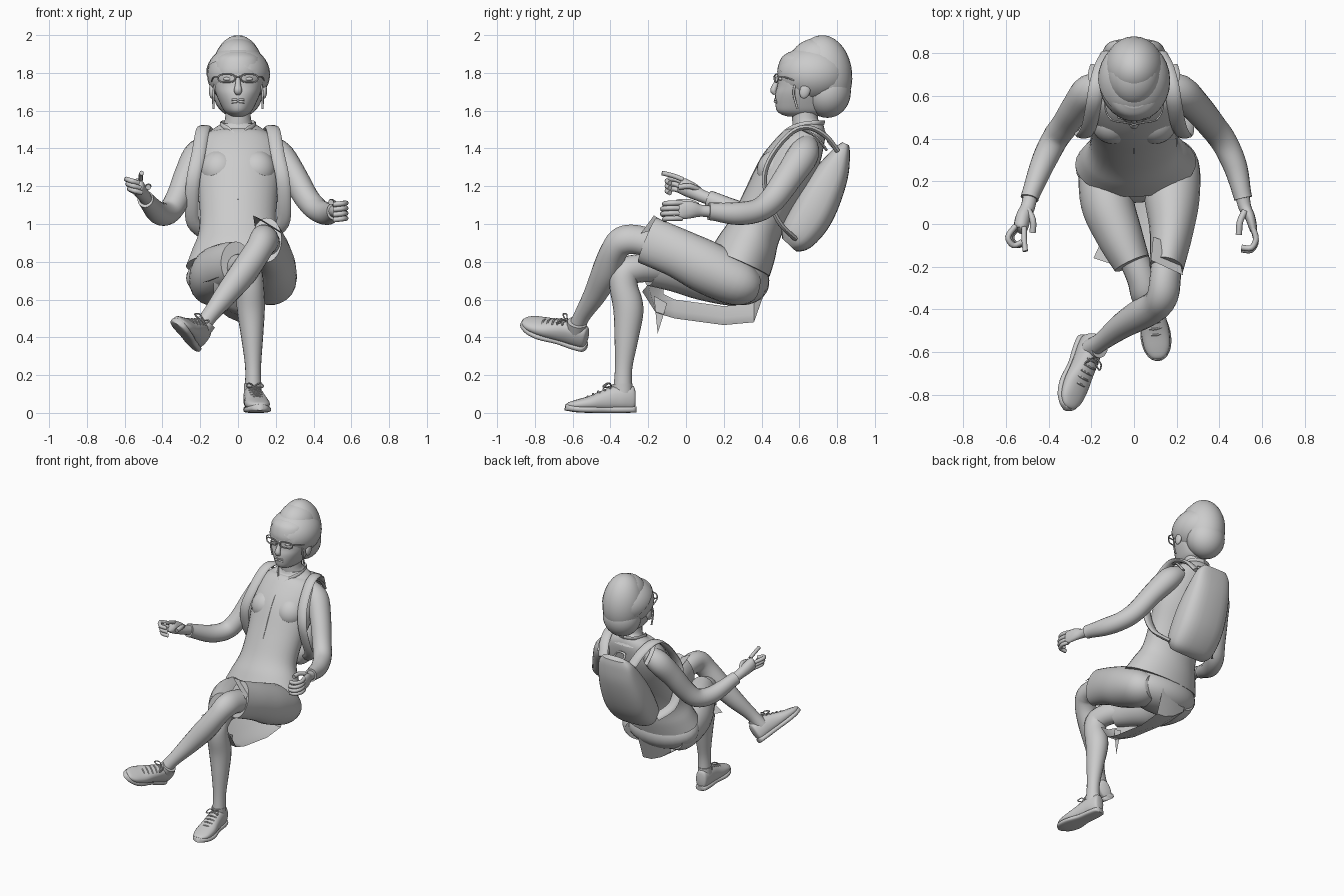
import bpy, bmesh, math
from mathutils import Vector as V, Matrix

grey = bpy.data.materials.new("plain_grey")
grey.diffuse_color = (0.6, 0.6, 0.6, 1)


def finish(name, bm, angle=50):
    bmesh.ops.recalc_face_normals(bm, faces=bm.faces)
    me = bpy.data.meshes.new(name)
    bm.to_mesh(me)
    bm.free()
    ob = bpy.data.objects.new(name, me)
    bpy.context.collection.objects.link(ob)
    me.materials.append(grey)
    bpy.ops.object.select_all(action='DESELECT')
    bpy.context.view_layer.objects.active = ob
    ob.select_set(True)
    bpy.ops.object.shade_smooth_by_angle(angle=math.radians(angle))
    return ob


def spline(pts, sub):
    """Catmull-Rom samples through tuples of any length."""
    pts = [tuple(p) for p in pts]
    p = [pts[0]] + pts + [pts[-1]]
    out = []
    for i in range(1, len(p) - 2):
        for k in range(sub):
            t = k / sub
            out.append([0.5 * (2 * b + (c - a) * t + (2 * a - 5 * b + 4 * c - d) * t * t
                        + (3 * b - a - 3 * c + d) * t ** 3)
                        for a, b, c, d in zip(p[i - 1], p[i], p[i + 1], p[i + 2])])
    return out + [list(pts[-1])]


def loft(name, stations, hint=(1, 0, 0), n=20, sub=5, power=1.0):
    """Skin elliptical rings (x, y, z, half side, half depth) along a smooth path."""
    s = spline(stations, sub)
    bm = bmesh.new()
    rings = []
    for i, q in enumerate(s):
        c = V(q[:3])
        t = (V(s[min(i + 1, len(s) - 1)][:3]) - V(s[max(i - 1, 0)][:3])).normalized()
        side = V(hint)
        side = (side - t * side.dot(t)).normalized()
        dep = t.cross(side)
        ring = []
        for k in range(n):
            a = 2 * math.pi * k / n
            ca, sa = math.cos(a), math.sin(a)
            ca, sa = math.copysign(abs(ca) ** power, ca), math.copysign(abs(sa) ** power, sa)
            ring.append(bm.verts.new(c + side * q[3] * ca + dep * q[4] * sa))
        rings.append(ring)
    for r, r2 in zip(rings, rings[1:]):
        for k in range(n):
            bm.faces.new((r[k], r[(k + 1) % n], r2[(k + 1) % n], r2[k]))
    bm.faces.new(rings[0][::-1])
    bm.faces.new(rings[-1])
    return finish(name, bm)


def tube(name, pts, r, hint=(1, 0, 0), r2=None, n=8, sub=4):
    return loft(name, [(*p, r, r2 or r) for p in pts], hint, n, sub)


def blob(name, c, r, tilt=0, cut=None):
    """Ellipsoid tilted about x, optionally trimmed by a plane (point, kept direction)."""
    bm = bmesh.new()
    bmesh.ops.create_uvsphere(bm, u_segments=28, v_segments=18, radius=1)
    bm.transform(Matrix.Translation(c) @ Matrix.Rotation(tilt, 4, 'X') @ Matrix.Diagonal((*r, 1)))
    if cut:
        bmesh.ops.bisect_plane(bm, geom=bm.verts[:] + bm.edges[:] + bm.faces[:],
                               plane_co=cut[0], plane_no=cut[1], clear_inner=True)
    return finish(name, bm)


# Head, neck and face: (height, half width, half depth) rings about one upright axis
loft("head", [(0, .615, z, a, b) for z, a, b in (
    (1.568, .03, .07), (1.578, .05, .105), (1.6, .074, .134), (1.645, .098, .143), (1.69, .117, .142),
    (1.73, .128, .132), (1.77, .132, .129), (1.82, .134, .131), (1.88, .115, .11), (1.91, .07, .07))], n=32)
loft("neck", [(0, .65, 1.46, .13, .095), (0, .64, 1.51, .092, .08), (0, .63, 1.56, .068, .068),
              (0, .63, 1.68, .07, .075)])
loft("nose", [(0, .495, 1.785, .012, .012), (0, .478, 1.745, .014, .014), (0, .464, 1.708, .021, .018),
              (0, .474, 1.688, .015, .01)], n=12)
for z, r in ((1.659, .006), (1.647, .007)):
    tube("lip", [(-.032, .482, z - .002), (-.015, .472, z), (.015, .472, z), (.032, .482, z - .002)], r)

# Head wrap: front band, tall rear gather, and a second layer crossing the brow on a slant
blob("wrap_front", (0, .67, 1.79), (.164, .187, .15), 0, ((0, .48, 1.79), (0, .69, .72)))
blob("wrap_layer", (0, .672, 1.792), (.17, .193, .153), 0, ((0, .5, 1.845), (.36, .5, .78)))
blob("wrap_back", (0, .73, 1.79), (.14, .15, .21), math.radians(5))
blob("wrap_crown", (0, .7, 1.86), (.125, .15, .125))
blob("wrap_lower", (0, .748, 1.7), (.132, .125, .138))

# Eyewear, eyes, ears and loose locks
for s in (-1, 1):
    rim = [(s * (.06 + .046 * math.copysign(abs(math.cos(a)) ** .6, math.cos(a))),
            .468 + .01 * (1 + math.cos(a)), 1.772 + .021 * math.sin(a))
           for a in [i * math.pi / 8 for i in range(17)]]
    tube("glasses_rim", rim, .0045, (0, .7, .7), n=6, sub=2)
    tube("glasses_arm", [(s * .105, .488, 1.78), (s * .132, .53, 1.775), (s * .142, .63, 1.74)], .004, (0, 0, 1))
    blob("eye", (s * .055, .502, 1.768), (.024, .011, .01))
    blob("ear", (s * .138, .63, 1.705), (.016, .028, .042), math.radians(-15))
    tube("side_lock", [(s * .122, .58, 1.75), (s * .13, .57, 1.69), (s * .13, .59, 1.61)], .006)
tube("glasses_bridge", [(-.016, .472, 1.776), (0, .466, 1.78), (.016, .472, 1.776)], .0045, (0, 0, 1))

# Shirt: torso, bust, collar, front opening
loft("shirt", [(.008, .285, .79, .284, .172), (.004, .32, .87, .248, .162), (0, .365, .97, .207, .142),
               (0, .44, 1.12, .208, .14), (0, .53, 1.28, .23, .15), (0, .6, 1.4, .225, .13),
               (0, .64, 1.475, .17, .1), (0, .645, 1.53, .09, .08)], n=32)
for s in (-1, 1):
    blob("bust", (s * .098, .475, 1.29), (.102, .098, .105), math.radians(-30))
    tube("collar", [(s * .004, .483, 1.44), (s * .045, .535, 1.495), (s * .09, .61, 1.525), (s * .07, .7, 1.535),
                    (0, .73, 1.535)], .014, (0, .3, 1), .005)
tube("front_seam", [(0, .478, 1.44), (0, .434, 1.4), (0, .4, 1.353), (0, .356, 1.27), (0, .319, 1.19),
                    (0, .29, 1.13)], .003, n=6)

# Arms with sleeves ending in cuffs
arms = {"left": [(.14, .64, 1.42, .06, .06), (.215, .62, 1.365, .078, .082), (.292, .55, 1.26, .07, .076),
                 (.367, .46, 1.132, .065, .068), (.425, .38, 1.072, .062, .062), (.475, .27, 1.055, .056, .06),
                 (.505, .15, 1.065, .044, .048), (.512, .12, 1.067, .043, .047)],
        "right": [(-.14, .64, 1.42, .06, .06), (-.21, .62, 1.365, .078, .082), (-.268, .55, 1.26, .07, .076),
                  (-.32, .47, 1.132, .065, .068), (-.37, .4, 1.06, .063, .063), (-.425, .29, 1.06, .058, .06),
                  (-.48, .15, 1.12, .044, .048), (-.49, .12, 1.132, .043, .047)]}
for side, st in arms.items():
    loft(side + "_sleeve", st, (1, 0, 0))

# Left hand: loosely curled with the thumb up
loft("left_palm", [(.508, .14, 1.066, .034, .034), (.52, .08, 1.07, .03, .032), (.545, .03, 1.075, .024, .045),
                   (.56, -.025, 1.072, .018, .048), (.562, -.04, 1.072, .01, .04)], n=14)
for i in range(4):
    z, k = 1.03 + .027 * i, .01 * (i in (1, 2))
    tube("left_finger", [(.558, -.02, z), (.572, -.07 - k, z), (.55, -.112 - k, z - .003), (.505, -.11 - k, z - .008)],
         .0135, (0, 0, 1))
tube("left_thumb", [(.52, .06, 1.1), (.497, .01, 1.118), (.492, -.05, 1.115)], .015, (0, 0, 1))

# Right hand: raised with the forefinger pointing
loft("right_palm", [(-.485, .14, 1.128, .034, .034), (-.498, .08, 1.15, .034, .034), (-.52, .03, 1.178, .036, .043),
                    (-.53, -.015, 1.2, .034, .044), (-.535, -.03, 1.207, .022, .036)], n=14)
tube("right_forefinger", [(-.515, -.015, 1.235), (-.515, -.07, 1.256), (-.51, -.128, 1.27)], .0125)
for i in range(3):
    x, z = -.55 - .008 * i, 1.165 + .026 * i
    tube("right_finger", [(x + .01, -.01, z), (x - .025, -.06, z + .02), (x, -.1, z + .012), (x + .04, -.085, z)],
         .0135, (0, 0, 1))
tube("right_thumb", [(-.5, .07, 1.18), (-.475, .02, 1.2), (-.475, -.04, 1.195)], .015, (0, 0, 1))

# Shorts: seat and two legs
blob("shorts_seat", (0, .27, .715), (.275, .175, .14), math.radians(-20))
loft("shorts_left", [(.14, .36, .67, .09, .08), (.165, .28, .69, .138, .125), (.178, .12, .765, .13, .14),
                     (.175, -.04, .845, .102, .13), (.152, -.205, .915, .08, .128)], n=24)
loft("shorts_right", [(-.135, .36, .68, .09, .08), (-.135, .27, .69, .122, .125), (-.125, .1, .735, .125, .14),
                      (-.07, -.05, .77, .11, .13), (-.01, -.185, .79, .088, .118)], n=24)

# Loose cloth hanging beneath the seat
bm = bmesh.new()
rows = []
for x, drop, front in ((-.13, .1, -.12), (-.05, .04, -.2), (.03, .005, -.23), (.1, 0, -.23)):
    rows.append([bm.verts.new((x, max(y, front), z + drop)) for y, z in
                 ((-.23, .64), (-.16, .53), (-.06, .5), (.2, .465), (.36, .48), (.42, .65))])
for a, b in zip(rows, rows[1:]):
    for k in range(5):
        bm.faces.new((a[k], a[k + 1], b[k + 1], b[k]))
bm.faces.new([bm.verts.new(p) for p in ((.03, -.17, .62), (.03, -.15, .42), (.03, -.1, .58))])
bm.faces.new([bm.verts.new(p) for p in ((-.19, -.16, .69), (-.1, -.19, .72), (-.13, -.03, .7))])
finish("shorts_flap", bm)
bm = bmesh.new()
bm.faces.new([bm.verts.new(p) for p in ((.08, -.17, 1.045), (.23, -.24, .95), (.2, -.1, .99), (.09, -.06, .98))])
finish("hem_fold", bm)

# Bare legs
loft("left_leg", [(.16, -.1, .87, .07, .075), (.147, -.25, .915, .07, .08), (.135, -.335, .91, .072, .08),
                  (.1, -.385, .85, .072, .072), (.03, -.425, .745, .072, .076), (-.06, -.48, .63, .06, .062),
                  (-.15, -.55, .515, .044, .044), (-.205, -.585, .44, .046, .046)], (1, 0, .6))
loft("right_leg", [(-.02, -.12, .765, .07, .075), (.035, -.25, .765, .07, .075), (.055, -.322, .74, .073, .078),
                   (.065, -.33, .67, .072, .075), (.068, -.305, .55, .074, .08), (.075, -.315, .4, .058, .064),
                   (.08, -.33, .24, .042, .046), (.08, -.335, .12, .045, .05)])


def shoe(side, heel, fwd, across):
    """Shoe with sole, upper, collar and laces, placed by its heel point and axes."""
    f = V(fwd).normalized()
    s = V(across)
    s = (s - f * s.dot(f)).normalized()
    u = f.cross(s) if f.cross(s).z > 0 else s.cross(f)

    def at(l, w, h):
        return tuple(V(heel) + f * l + s * w + u * h)

    up = [(0, .028, .035, .12), (.012, .04, .012, .143), (.06, .05, .01, .145), (.11, .053, .01, .14),
          (.17, .058, .01, .118), (.24, .066, .012, .09), (.31, .06, .016, .07), (.35, .04, .022, .057),
          (.366, .015, .028, .044)]
    loft(side + "_shoe_upper", [(*at(l, 0, (a + b) / 2), w, (b - a) / 2) for l, w, a, b in up], s, power=.85)
    sole = [(-.006, .02, .018), (.01, .042, .018), (.07, .05, .017), (.15, .052, .017), (.24, .071, .017),
            (.31, .066, .02), (.355, .043, .027), (.372, .015, .03)]
    loft(side + "_shoe_sole", [(*at(l, 0, h), w, .017) for l, w, h in sole], s, power=.6)
    loft(side + "_shoe_collar", [(*at(.064, 0, .08), .048, .054), (*at(.066, 0, .155), .047, .053)], s)
    for i in range(5):
        l, h = .135 + .028 * i, .137 - .0125 * i
        tube(side + "_lace", [at(l, -.032, h - .008), at(l + .006, 0, h + .002), at(l, .032, h - .008)], .005, f, n=6)
    for d in (-1, 1):
        tube(side + "_lace_bow", [at(.125, 0, .14), at(.14, d * .03, .158), at(.165, d * .045, .14),
                                  at(.15, d * .025, .135), at(.125, 0, .14)], .004, u, n=6)


shoe("right", (.07, -.27, 0), (.045, -.36, 0), (1, 0, 0))
shoe("left", (-.238, -.535, .335), (-.095, -.34, .125), (.78, 0, -.6))

# Backpack: padded body and straps
loft("backpack", [(0, .545, .89, .13, .05), (0, .58, .93, .168, .095), (0, .65, 1.03, .178, .115),
                  (0, .715, 1.15, .172, .11), (0, .78, 1.28, .152, .085), (0, .825, 1.38, .128, .047),
                  (0, .845, 1.425, .09, .02)], n=28, power=.7)
for s in (-1, 1):
    tube("shoulder_strap", [(s * .12, .8, 1.39), (s * .15, .74, 1.465), (s * .175, .65, 1.51), (s * .19, .56, 1.485),
                            (s * .21, .46, 1.37), (s * .235, .415, 1.25), (s * .245, .44, 1.12),
                            (s * .235, .5, 1.0), (s * .16, .57, .93)], .036, (1, 0, 0), .014, 10)
    tube("strap_end", [(s * .17, .62, 1.5), (s * .2, .69, 1.46), (s * .19, .745, 1.39)], .016, (1, 0, 0), .007)
tube("carry_loop", [(-.04, .8, 1.39), (-.03, .76, 1.43), (.03, .76, 1.43), (.04, .8, 1.39)], .01, (0, 1, 0), .006)
